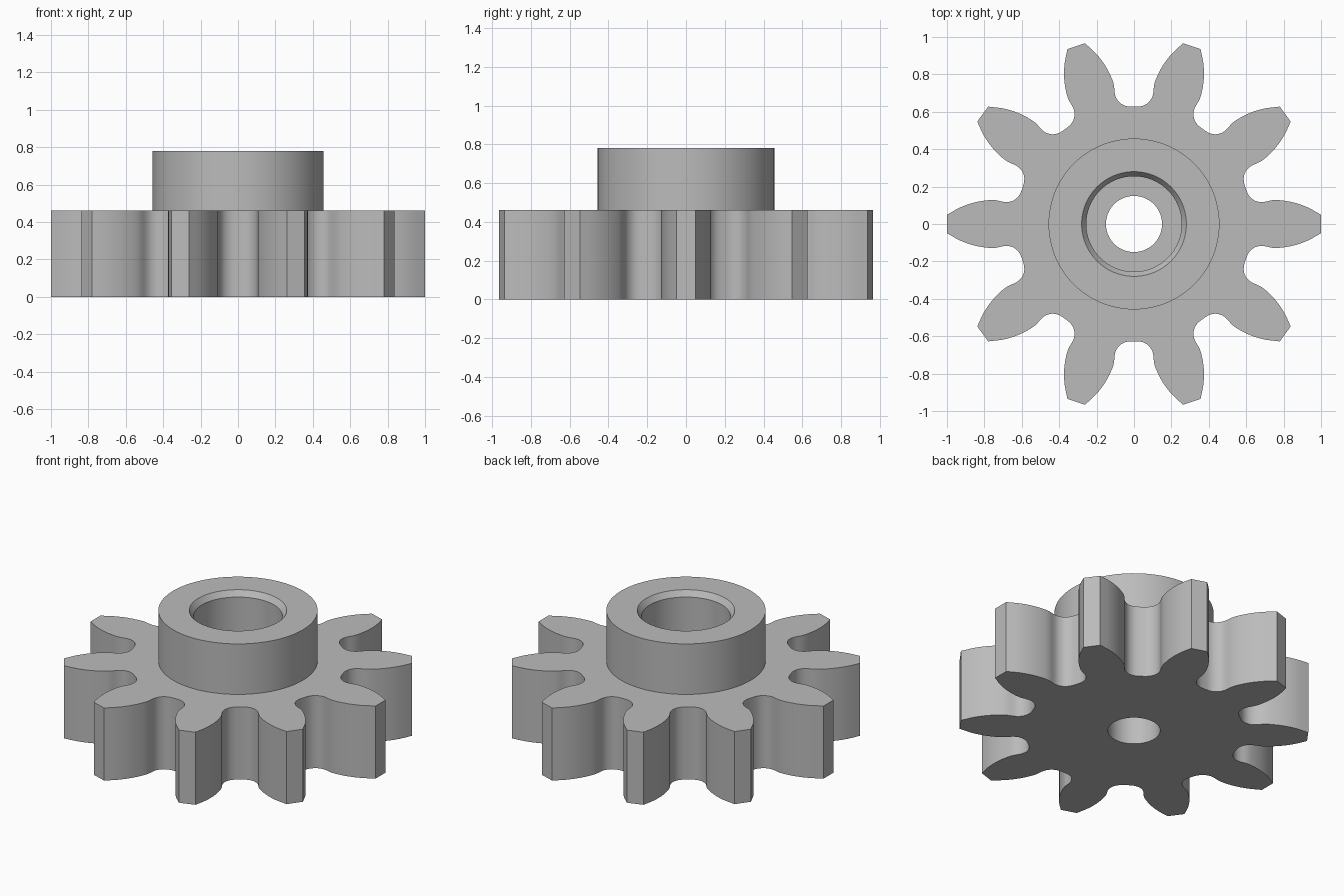
import bpy, bmesh, math
from mathutils import Matrix, Vector

TEETH = 10
SEGMENTS = 96
GEAR_TOP, HUB_TOP = 0.46, 0.78
BORE_R, SOCKET_R, RIM_R, HUB_R = 0.15, 0.255, 0.28, 0.457

cube = bpy.data.objects.get("Cube")
if cube:
    bpy.data.objects.remove(cube, do_unlink=True)

steel = bpy.data.materials.new("grey_steel")
steel.use_nodes = True
steel.diffuse_color = (0.5, 0.5, 0.5, 1)
steel.node_tree.nodes["Principled BSDF"].inputs["Base Color"].default_value = (0.5, 0.5, 0.5, 1)


def finish(name, bm):
    """Turn a bmesh into a named, smooth-shaded object."""
    bmesh.ops.recalc_face_normals(bm, faces=bm.faces)
    mesh = bpy.data.meshes.new(name)
    bm.to_mesh(mesh)
    bm.free()
    mesh.materials.append(steel)
    obj = bpy.data.objects.new(name, mesh)
    bpy.context.collection.objects.link(obj)
    bpy.ops.object.select_all(action="DESELECT")
    obj.select_set(True)
    bpy.context.view_layer.objects.active = obj
    bpy.ops.object.shade_smooth_by_angle(angle=math.radians(28))
    return obj


def refine(points, steps=3):
    """Catmull-Rom smoothing of an open 2D path."""
    pts = [2 * points[0] - points[1]] + points + [2 * points[-1] - points[-2]]
    out = []
    for a, b, c, d in zip(pts, pts[1:], pts[2:], pts[3:]):
        for i in range(steps):
            t = i / steps
            out.append(0.5 * (2 * b + (c - a) * t + (2 * a - 5 * b + 4 * c - d) * t * t
                              + (3 * b - a - 3 * c + d) * t ** 3))
    return out + [points[-1]]


def loop_edges(bm, points):
    verts = [bm.verts.new((p[0], p[1], 0)) for p in points]
    return [bm.edges.new((v, verts[i - 1])) for i, v in enumerate(verts)]


# Half of one tooth gap: distance from the axis, offset from the gap centre line
half_gap = [Vector(p) for p in (
    (0.627, 0), (0.63, 0.04), (0.645, 0.072), (0.67, 0.093), (0.70, 0.103),
    (0.745, 0.108), (0.79, 0.124), (0.85, 0.156), (0.91, 0.202), (0.966, 0.262))]
mirrored = [Vector((p.x, -p.y)) for p in reversed(half_gap[1:])]
gap = refine(mirrored + half_gap)
outline = []
for k in range(TEETH):
    turn = Matrix.Rotation(math.tau * (k + 0.5) / TEETH, 2)
    outline += [turn @ p for p in gap]

# Toothed plate with the shaft bore
bore = [(BORE_R * math.cos(math.tau * i / SEGMENTS), BORE_R * math.sin(math.tau * i / SEGMENTS))
        for i in range(SEGMENTS)]
bm = bmesh.new()
edges = loop_edges(bm, outline) + loop_edges(bm, bore)
bmesh.ops.triangle_fill(bm, edges=edges, use_beauty=True, normal=(0, 0, 1))
raised = bmesh.ops.extrude_face_region(bm, geom=bm.faces[:], use_keep_orig=True)
bmesh.ops.translate(bm, vec=(0, 0, GEAR_TOP),
                    verts=[g for g in raised["geom"] if isinstance(g, bmesh.types.BMVert)])
finish("toothed_plate", bm)

# Hub collar with a chamfered socket
bm = bmesh.new()
profile = [(HUB_R, GEAR_TOP), (HUB_R, HUB_TOP), (RIM_R, HUB_TOP),
           (SOCKET_R, HUB_TOP - 0.035), (SOCKET_R, GEAR_TOP)]
verts = [bm.verts.new((r, 0, z)) for r, z in profile]
path = [bm.edges.new(pair) for pair in zip(verts, verts[1:])]
bmesh.ops.spin(bm, geom=verts + path, cent=(0, 0, 0), axis=(0, 0, 1),
               angle=math.tau, steps=SEGMENTS, use_merge=True)
bmesh.ops.remove_doubles(bm, verts=bm.verts, dist=0.0001)
finish("hub_collar", bm)
